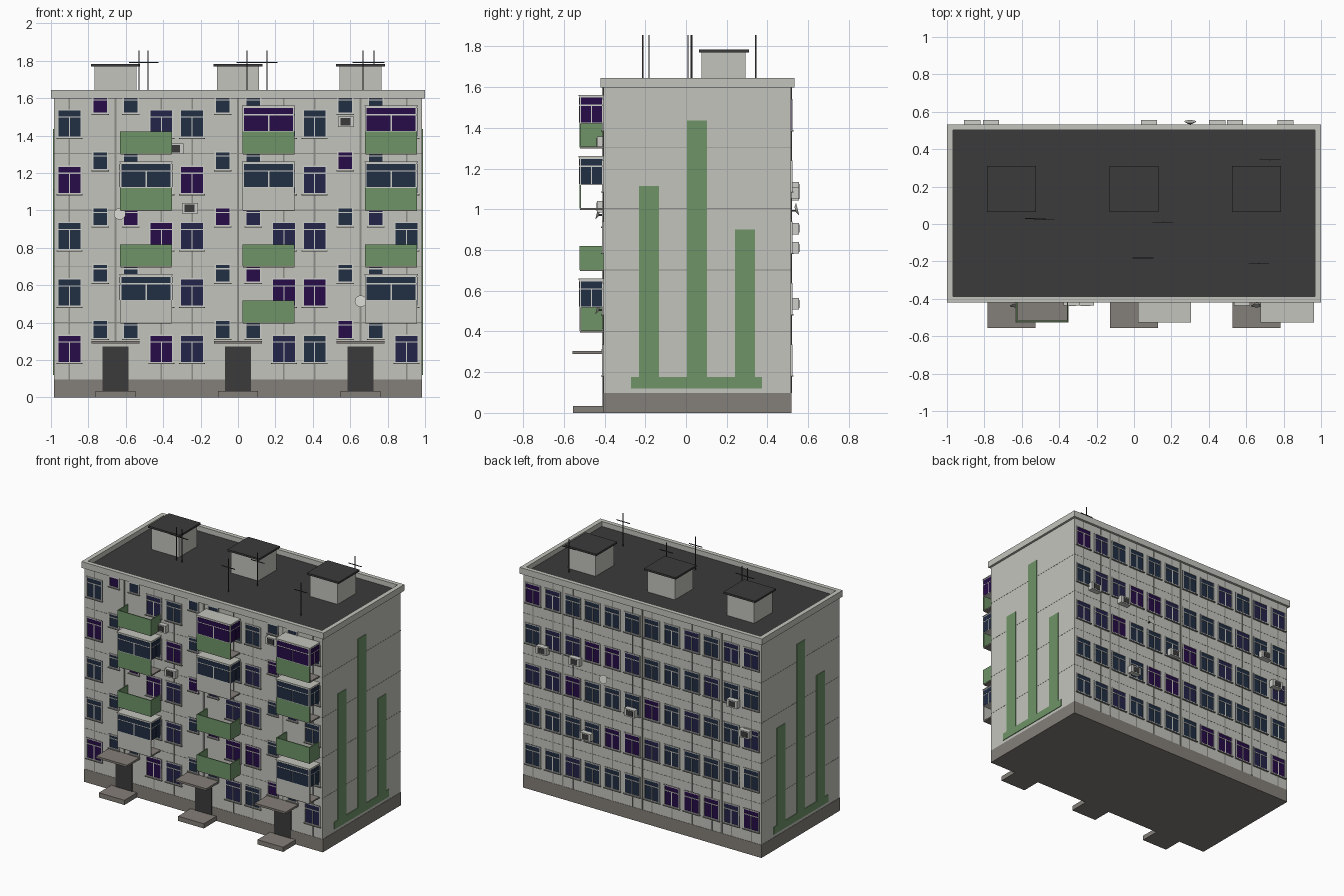
import bpy, bmesh, math
from mathutils import Matrix, Vector

if "Cube" in bpy.data.objects:
    bpy.data.objects.remove(bpy.data.objects["Cube"])


def lin(c):
    c /= 255
    return c / 12.92 if c <= 0.04045 else ((c + 0.055) / 1.055) ** 2.4


def material(name, r, g, b):
    m = bpy.data.materials.new(name)
    m.diffuse_color = (lin(r), lin(g), lin(b), 1)
    m.use_nodes = True
    m.node_tree.nodes["Principled BSDF"].inputs["Base Color"].default_value = m.diffuse_color
    return m


MATS = {
    "wall": material("wall light grey", 196, 196, 189),
    "trim": material("trim pale grey", 205, 206, 200),
    "base": material("concrete brown grey", 132, 126, 120),
    "dark": material("tar dark grey", 59, 59, 59),
    "green": material("panel green", 110, 148, 103),
    "seam": material("seam grey", 140, 140, 135),
    "N": material("glass navy", 33, 46, 68),
    "I": material("glass indigo", 35, 35, 74),
    "P": material("glass purple", 38, 12, 72),
}
PARTS = {}


def part(name, mat):
    """One mesh collects all pieces of a part in one colour."""
    return PARTS.setdefault((name, mat), bmesh.new())


def box(name, mat, x0, x1, y0, y1, z0, z1):
    m = Matrix.Translation(((x0 + x1) / 2, (y0 + y1) / 2, (z0 + z1) / 2))
    m = m @ Matrix.Diagonal((abs(x1 - x0), abs(y1 - y0), abs(z1 - z0), 1))
    bmesh.ops.create_cube(part(name, mat), size=1, matrix=m)


def plate(name, mat, s, x0, x1, z0, z1, d, d0=-0.002):
    """Plate on the front (s=-1) or back (s=1) wall, standing out by d."""
    y = YF if s < 0 else YB
    box(name, mat, x0, x1, y + s * d0, y + s * d, z0, z1)


W, YF, YB, TOP = 0.983, -0.405, 0.515, 1.6
BAY, FLOOR = 2 * W / 12, 0.301
cx = [-W + BAY * (k + 0.5) for k in range(12)]
ENTRANCES = (-4 * BAY, 0, 4 * BAY)

# Main block, plinth, roof and parapet
box("building_body", "wall", -W, W, YF, YB, 0.09, TOP)
box("plinth", "base", -W - 0.002, W + 0.002, YF - 0.002, YB + 0.002, 0, 0.097)
box("roof_deck", "dark", -0.97, 0.97, -0.395, 0.51, TOP - 0.01, TOP + 0.008)
for s in (-1, 1):
    box("parapet", "wall", s * 0.967, s, -0.419, 0.533, TOP - 0.002, 1.645)
box("parapet", "wall", -0.967, 0.967, -0.419, -0.388, TOP - 0.002, 1.645)
box("parapet", "wall", -0.967, 0.967, 0.502, 0.533, TOP - 0.002, 1.645)

# Roof houses with overhanging lids
for x in ENTRANCES:
    box("roof_house", "wall", x - 0.113, x + 0.113, 0.077, 0.293, TOP, 1.77)
    box("roof_house_lid", "dark", x - 0.131, x + 0.131, 0.063, 0.309, 1.77, 1.784)

# Antennas
for x, y in ((-0.529, 0.03), (-0.481, 0.025), (0.048, -0.182), (0.155, 0.01),
             (0.668, -0.212), (0.727, 0.343)):
    box("antenna", "dark", x - 0.003, x + 0.003, y - 0.003, y + 0.003, TOP, 1.855)
    box("antenna", "dark", x - 0.055, x + 0.055, y - 0.002, y + 0.002, 1.788, 1.793)


def window(s, x, z, w, h, glass, split=True):
    """Framed window with a transom, an optional mullion and a sill."""
    a, b, f, t = x - w / 2, x + w / 2, 0.007, z + h * 0.73
    plate("window_glass", glass, s, a, b, z, z + h, 0.003)
    for x0, x1, z0, z1 in ((a, a + f, z, z + h), (b - f, b, z, z + h),
                           (a + f, b - f, z, z + f), (a + f, b - f, z + h - f, z + h),
                           (a + f, b - f, t - 0.003, t + 0.003)):
        plate("window_frame", "trim", s, x0, x1, z0, z1, 0.007)
    if split:
        plate("window_frame", "trim", s, x - 0.003, x + 0.003, z + f, t, 0.007)
    plate("window_sill", "seam", s, a - 0.004, b + 0.004, z - 0.006, z, 0.012)


# Glass colour per bay, ground floor first (front bays left to right)
FRONT = ["PNNPINNINPNI", "NNNNINPPPNNN", "NNPPIPIIININ", "PNNNPNNNIPNN", "NPNINNNNNNNN"]
# Back bays listed from the +x end
BACK = ["NNINNNNPPPIP", "NNNNPPINNNNN", "IIPNNNPNINNI", "NIIPPINNNINN", "PINNNNNNINII"]
for i in range(5):
    for k in range(12):
        if k % 4 in (1, 2):
            window(-1, cx[k], 0.312 + FLOOR * i, 0.086, 0.103, FRONT[i][k], False)
        else:
            window(-1, cx[k], 0.184 + FLOOR * i, 0.13, 0.153, FRONT[i][k])
        window(1, cx[k], 0.184 + FLOOR * i, 0.13, 0.153, BACK[i][11 - k])

# Panel seams
for k in range(12):
    for i in range(6):
        z0 = 0.097 if i == 0 else 0.337 + FLOOR * (i - 1)
        z1 = min(0.178 + FLOOR * i, TOP)
        for s in (-1, 1):
            if s > 0 or k % 4 in (0, 3):
                plate("wall_seam", "seam", s, cx[k] - 0.004, cx[k] + 0.004, z0, z1, 0.002)
for x in ENTRANCES:
    plate("wall_seam", "seam", -1, x - 0.006, x + 0.006, 0.3, TOP, 0.005)
    plate("wall_seam", "seam", 1, x - 0.006, x + 0.006, 0.097, TOP, 0.005)
for i in range(1, 5):
    z = 0.1 + FLOOR * i
    box("wall_seam", "seam", -W - 0.001, W + 0.001, YF - 0.001, YB + 0.001, z - 0.002, z + 0.002)

# Entrances: door, step and canopy
for x in ENTRANCES:
    plate("door", "dark", -1, x - 0.069, x + 0.069, 0.035, 0.273, 0.006)
    box("door_step", "base", x - 0.106, x + 0.106, -0.555, YF, 0, 0.035)
    box("door_canopy", "base", x - 0.128, x + 0.128, -0.557, YF, 0.288, 0.303)


def balcony(x, floor, colour, glass=None):
    """Open balcony with three panels, or a glazed one with a front panel only."""
    z, a, b, y = 0.1 + FLOOR * floor, x - 0.139, x + 0.139, -0.523
    box("balcony_slab", "base", a + 0.002, b - 0.002, y + 0.002, YF, z - 0.006, z + 0.004)
    box("balcony_panel", colour, a, b, y, y + 0.007, z, z + 0.117)
    if not glass:
        for x0 in (a, b - 0.007):
            box("balcony_panel", colour, x0, x0 + 0.007, y + 0.007, YF, z, z + 0.117)
        return
    z0, z1 = z + 0.117, z + 0.252
    box("balcony_glazing", "trim", a, b, y, YF, z0, z1)
    box("balcony_lid", "wall", a - 0.003, b + 0.003, y - 0.004, YF, z1, z1 + 0.006)
    t = z1 - 0.045
    for x0, x1, za, zb in ((a + 0.008, b - 0.008, t + 0.004, z1 - 0.008),
                           (a + 0.008, x - 0.004, z0 + 0.004, t - 0.003),
                           (x + 0.004, b - 0.008, z0 + 0.004, t - 0.003)):
        box("balcony_glass", glass, x0, x1, y - 0.002, y + 0.002, za, zb)
    m = (y + YF) / 2
    for xs in (a, b):
        for y0, y1, za, zb in ((y + 0.008, YF - 0.004, t + 0.004, z1 - 0.008),
                               (y + 0.008, m - 0.003, z0 + 0.004, t - 0.003),
                               (m + 0.003, YF - 0.004, z0 + 0.004, t - 0.003)):
            box("balcony_glass", glass, xs - 0.002, xs + 0.002, y0, y1, za, zb)


# Balcony stacks, second floor upward
STACKS = ((("wall", "N"), ("green", None), ("green", "N"), ("green", None)),
          (("green", None), ("green", None), ("wall", "N"), ("green", "P")),
          (("wall", "N"), ("green", None), ("green", "N"), ("green", "P")))
for x, stack in zip(ENTRANCES, STACKS):
    for i, (colour, glass) in enumerate(stack):
        balcony(x + BAY, i + 1, colour, glass)

# Green bar pattern on both gable walls
for s in (-1, 1):
    for y0, y1, z0, z1 in ((-0.27, 0.373, 0.12, 0.175), (-0.23, -0.132, 0.175, 1.115),
                           (0.005, 0.103, 0.175, 1.435), (0.24, 0.338, 0.175, 0.9)):
        box("gable_pattern", "green", s * (W - 0.002), s * (W + 0.005), y0, y1, z0, z1)

# Air conditioners with dark grilles
for s, x, z in ((-1, -0.335, 1.33), (-1, -0.257, 1.012), (-1, 0.577, 1.475),
                (1, 0.81, 1.08), (1, 0.54, 1.07), (1, 0.08, 0.81), (1, 0.445, 0.535),
                (1, -0.765, 1.105), (1, -0.865, 0.905)):
    d = 0.04 if s > 0 else 0.032
    plate("air_conditioner", "trim", s, x - 0.043, x + 0.043, z - 0.028, z + 0.028, d)
    plate("air_conditioner_grille", "dark", s, x - 0.03, x + 0.025, z - 0.02, z + 0.02,
          d + 0.002, d - 0.002)

# Satellite dishes on short arms
for s, x, z in ((-1, -0.632, 0.98), (-1, 0.656, 0.513), (1, 0.3, 1.0)):
    y = (YF if s < 0 else YB) + s * 0.027
    aim = Vector((0, s, 0.25)).to_track_quat('Z', 'Y').to_matrix().to_4x4()
    bmesh.ops.create_cone(part("satellite_dish", "trim"), cap_ends=True, segments=16,
                          radius1=0.012, radius2=0.032, depth=0.012,
                          matrix=Matrix.Translation((x, y, z)) @ aim)
    plate("dish_arm", "dark", s, x - 0.004, x + 0.004, z - 0.012, z - 0.004, 0.025)

# Turn every part into an object
for (name, mat), bm in PARTS.items():
    mesh = bpy.data.meshes.new(name)
    bm.to_mesh(mesh)
    bm.free()
    mesh.materials.append(MATS[mat])
    bpy.context.collection.objects.link(bpy.data.objects.new(name, mesh))
